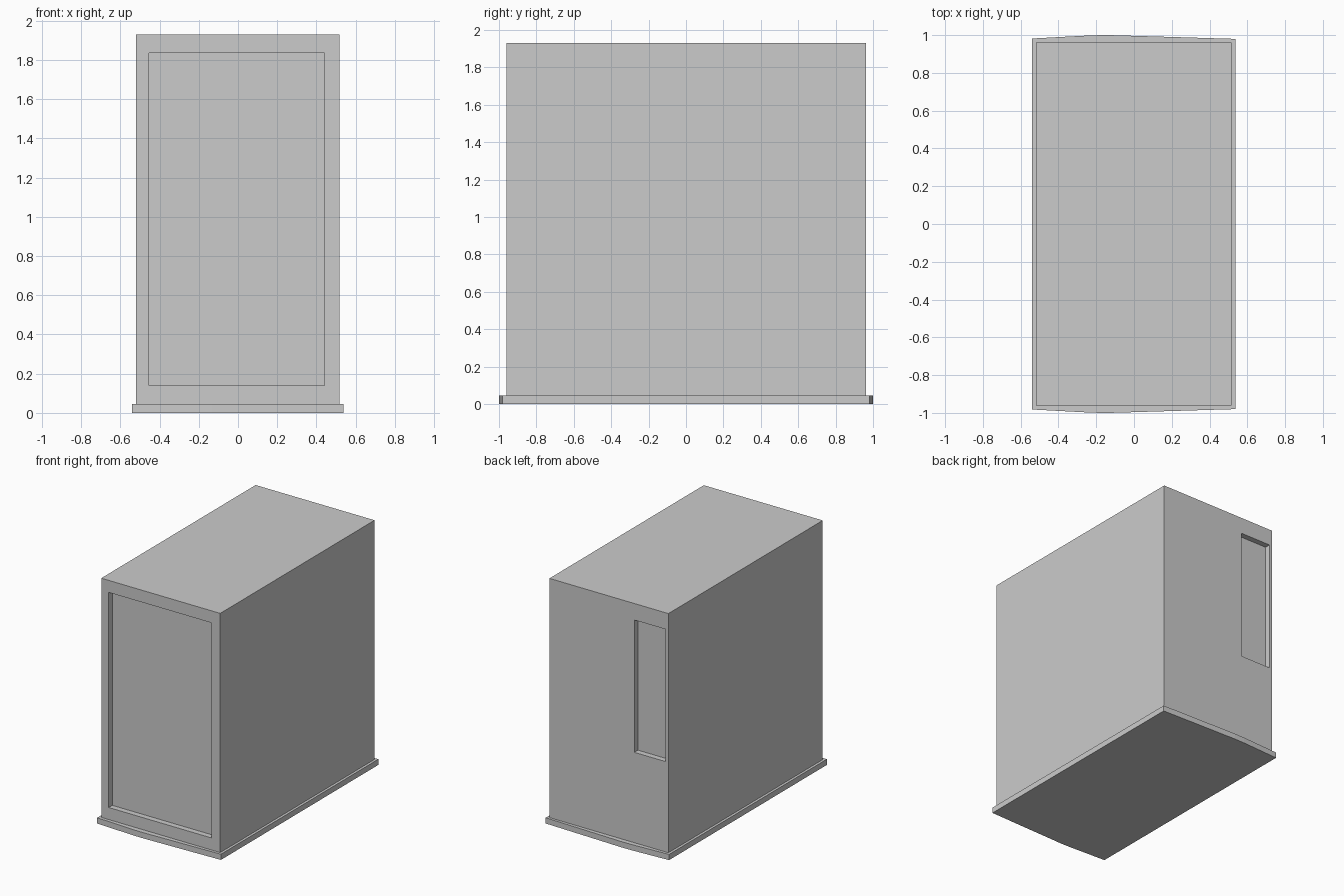
import bpy, bmesh

if "Cube" in bpy.data.objects:
    bpy.data.objects.remove(bpy.data.objects["Cube"])


def box(name, lo, hi):
    """Axis-aligned box from its two opposite corners."""
    bm = bmesh.new()
    bmesh.ops.create_cube(bm, size=1)
    for v in bm.verts:
        v.co = [lo[i] if v.co[i] < 0 else hi[i] for i in range(3)]
    mesh = bpy.data.meshes.new(name)
    bm.to_mesh(mesh)
    bm.free()
    obj = bpy.data.objects.new(name, mesh)
    bpy.context.collection.objects.link(obj)
    return obj


def recess(target, lo, hi):
    """Cut a box-shaped pocket into the target."""
    cutter = box("recess_cutter", lo, hi)
    cutter.hide_render = True
    mod = target.modifiers.new("recess", 'BOOLEAN')
    mod.operation = 'DIFFERENCE'
    mod.solver = 'EXACT'
    mod.object = cutter
    bpy.context.view_layer.objects.active = target
    bpy.ops.object.modifier_apply(modifier=mod.name)
    bpy.data.objects.remove(cutter)


# Cabinet body with a large front panel and a narrow back panel, both sunk in
body = box("cabinet_body", (-0.52, -0.96, 0.045), (0.517, 0.962, 1.93))
recess(body, (-0.455, -1.1, 0.14), (0.44, -0.915, 1.835))
recess(body, (-0.494, 0.917, 0.757), (-0.223, 1.1, 1.80))

# Base plate, bowed slightly at front and back
bow = [(-0.54, 0.982), (-0.22, 0.999), (-0.13, 1.0), (0.537, 0.98)]
outline = [(x, -y) for x, y in bow] + bow[::-1]
bm = bmesh.new()
face = bm.faces.new([bm.verts.new((x, y, 0)) for x, y in outline])
top = bmesh.ops.extrude_face_region(bm, geom=[face])["geom"]
bmesh.ops.translate(bm, vec=(0, 0, 0.045),
                    verts=[g for g in top if isinstance(g, bmesh.types.BMVert)])
bmesh.ops.recalc_face_normals(bm, faces=bm.faces)
mesh = bpy.data.meshes.new("base_plate")
bm.to_mesh(mesh)
bm.free()
bpy.context.collection.objects.link(bpy.data.objects.new("base_plate", mesh))
